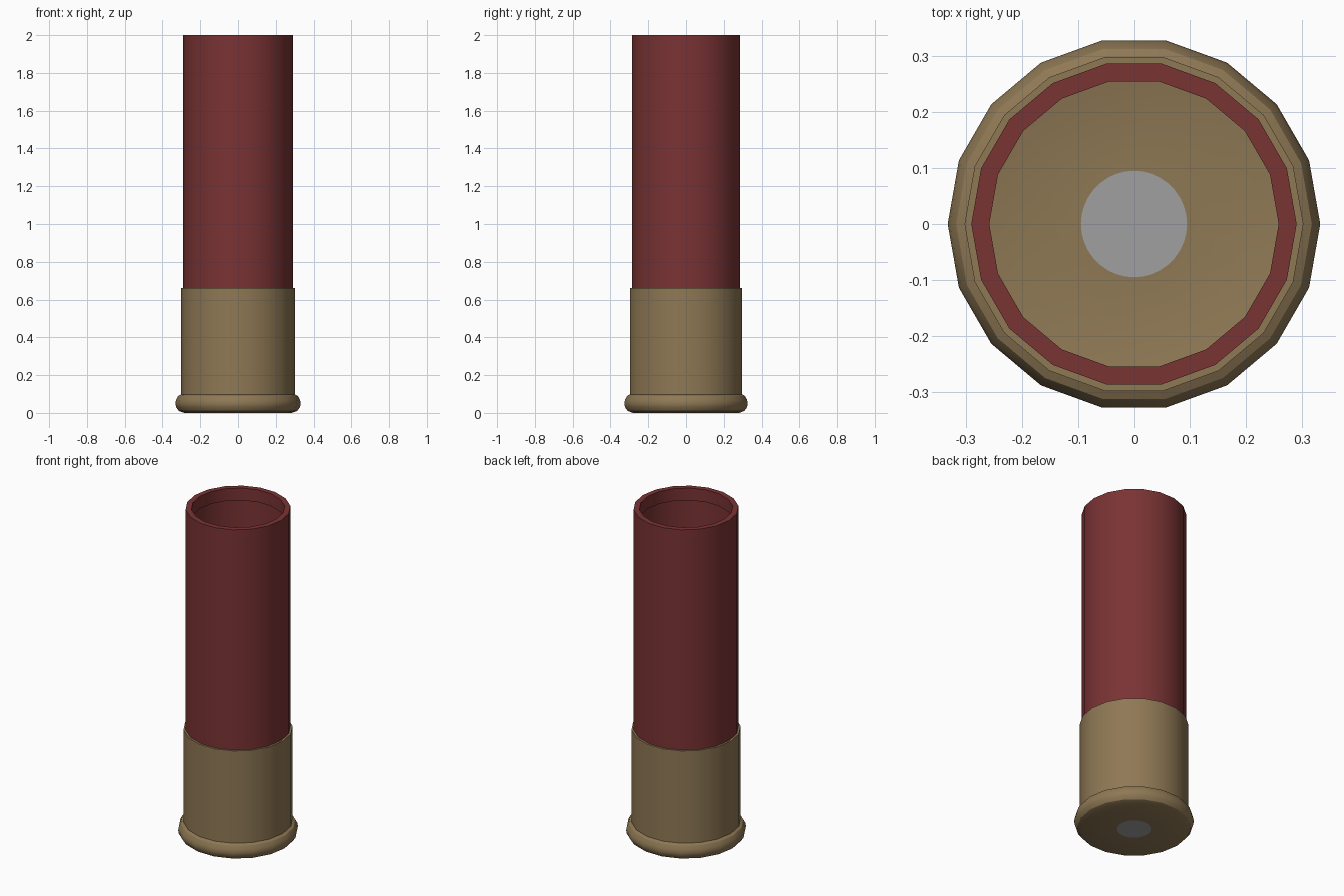
import bpy, math

if "Cube" in bpy.data.objects:
    bpy.data.objects.remove(bpy.data.objects["Cube"])

SIDES = 18
PRIMER_R = 0.095


def material(name, color):
    m = bpy.data.materials.new(name)
    m.diffuse_color = (*color, 1)
    m.use_nodes = True
    m.node_tree.nodes["Principled BSDF"].inputs["Base Color"].default_value = m.diffuse_color
    return m


red = material("red plastic", (0.195, 0.033, 0.034))
brass = material("dull brass", (0.275, 0.19, 0.09))
grey = material("grey metal", (0.35, 0.35, 0.35))


def ring(r, z, n):
    return [(r * math.cos(2 * math.pi * i / n), r * math.sin(2 * math.pi * i / n), z)
            for i in range(n)]


def make(name, verts, faces, mat):
    me = bpy.data.meshes.new(name)
    me.from_pydata(verts, [], faces)
    me.materials.append(mat)
    ob = bpy.data.objects.new(name, me)
    bpy.context.collection.objects.link(ob)
    bpy.ops.object.select_all(action='DESELECT')
    ob.select_set(True)
    bpy.context.view_layer.objects.active = ob
    bpy.ops.object.shade_smooth_by_angle(angle=math.radians(32))
    return ob


def lathe(profile):
    """Revolve (radius, height) points listed from the bottom up the outside."""
    verts, faces = [], []
    for r, z in profile:
        verts += ring(r, z, SIDES)
    for k in range(len(profile) - 1):
        for i in range(SIDES):
            j = (i + 1) % SIDES
            a, b = k * SIDES, (k + 1) * SIDES
            faces.append((a + i, a + j, b + j, b + i))
    return verts, faces


# brass head: rounded rim, sleeve and top step
verts, faces = lathe([(0.285, 0), (0.313, 0.01), (0.328, 0.03), (0.332, 0.05),
                      (0.328, 0.07), (0.317, 0.09), (0.302, 0.098),
                      (0.302, 0.66), (0.29, 0.66)])
# flat base around the round primer hole (thin, open inside)
o, n = len(verts), SIDES * 2
verts += ring(PRIMER_R, 0, n)
for i in range(SIDES):
    j = (i + 1) % SIDES
    faces.append((j, i, o + 2 * i, o + 2 * i + 1, o + (2 * i + 2) % n))
make("brass_head", verts, faces, brass)

# primer disc flush with the base
make("primer", ring(PRIMER_R, 0, n), [tuple(reversed(range(n)))], grey)

# red hull: thin wall with a folded lip at the open mouth
make("hull", *lathe([(0.29, 0.66), (0.29, 2), (0.258, 2), (0.258, 1.925)]), red)
